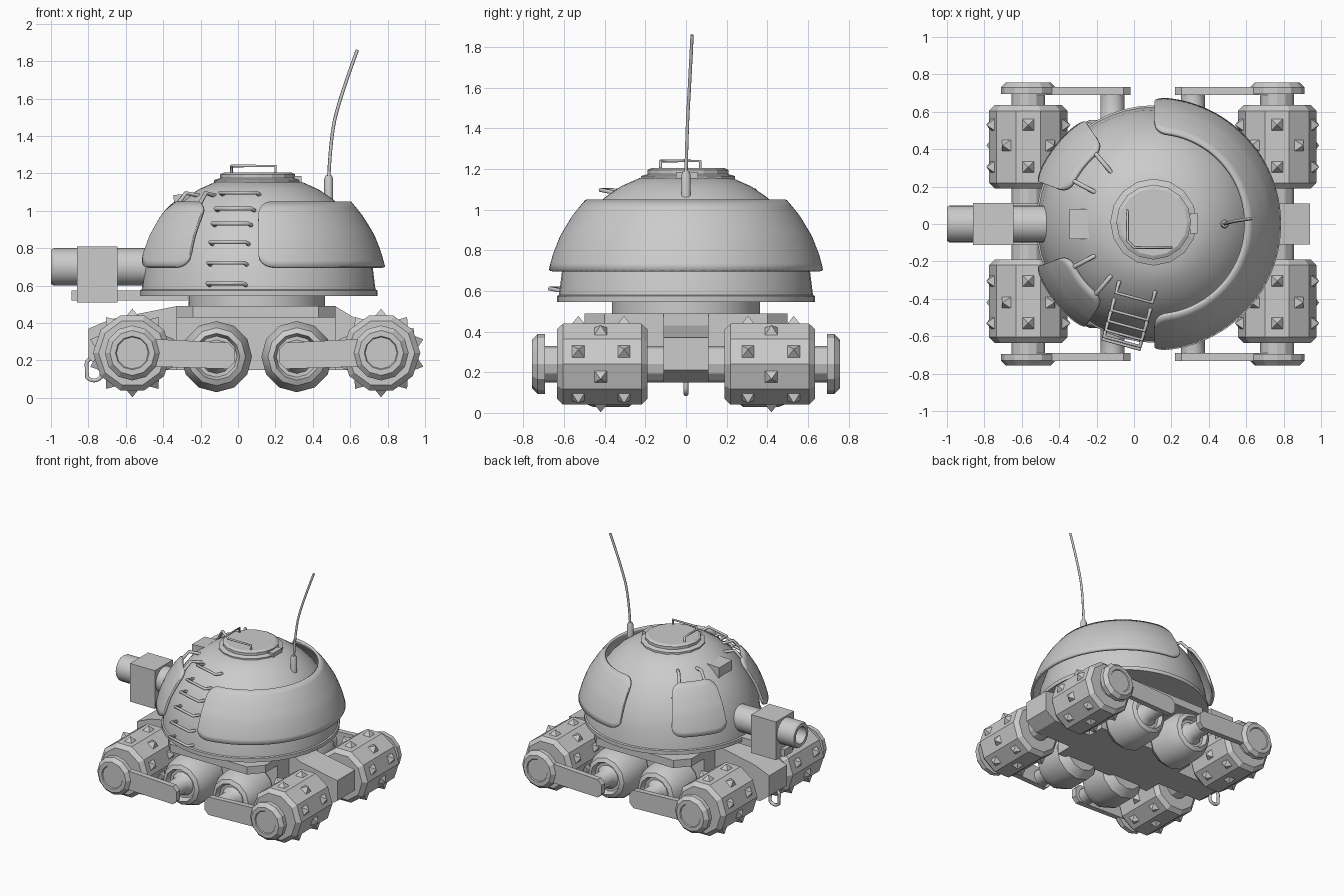
import bpy, bmesh
from math import sin, cos, pi, radians, sqrt
from mathutils import Matrix, Vector

if "Cube" in bpy.data.objects:
    bpy.data.objects.remove(bpy.data.objects["Cube"], do_unlink=True)

grey = bpy.data.materials.new("plain_grey")
grey.use_nodes = True
GREY = (0.6, 0.6, 0.6, 1)
grey.diffuse_color = GREY
grey.node_tree.nodes["Principled BSDF"].inputs["Base Color"].default_value = GREY

CX = 0.11  # turret axis


def select(ob):
    bpy.ops.object.select_all(action="DESELECT")
    ob.select_set(True)
    bpy.context.view_layer.objects.active = ob


def finish(name, bm, smooth=0, recalc=True):
    if recalc:
        bmesh.ops.recalc_face_normals(bm, faces=bm.faces)
    me = bpy.data.meshes.new(name)
    bm.to_mesh(me)
    bm.free()
    me.materials.append(grey)
    ob = bpy.data.objects.new(name, me)
    bpy.context.collection.objects.link(ob)
    if smooth:
        select(ob)
        bpy.ops.object.shade_smooth_by_angle(angle=radians(smooth))
    return ob


def lathe_bm(profile, segs):
    bm = bmesh.new()
    vs = [bm.verts.new((r, 0, h)) for r, h in profile]
    es = [bm.edges.new(p) for p in zip(vs, vs[1:])]
    bmesh.ops.spin(bm, geom=vs + es, axis=(0, 0, 1), cent=(0, 0, 0),
                   angle=2 * pi, steps=segs)
    bmesh.ops.remove_doubles(bm, verts=bm.verts, dist=1e-5)
    return bm


def frame(a, b, c, loc):
    return Matrix.Translation(loc) @ Matrix((a, b, c)).transposed().to_4x4()


def lathe(name, profile, segs, loc, axis=(0, 0, 1), smooth=0):
    """Revolve (radius, height) points around an axis through loc."""
    bm = lathe_bm(profile, segs)
    if axis[1]:
        bm.transform(frame((1, 0, 0), (0, 0, 1), axis, loc))
    elif axis[0]:
        bm.transform(frame((0, 1, 0), (0, 0, 1), axis, loc))
    else:
        bm.transform(Matrix.Translation(loc))
    return finish(name, bm, smooth)


def prism(name, pts, lo, hi, axis="y"):
    """Extrude an xz outline along y, or an xy outline along z."""
    put = (lambda p, h: (p[0], h, p[1])) if axis == "y" else (lambda p, h: (p[0], p[1], h))
    bm = bmesh.new()
    face = bm.faces.new([bm.verts.new(put(p, lo)) for p in pts])
    out = bmesh.ops.extrude_face_region(bm, geom=[face])
    move = Vector(put((0, 0), hi - lo))
    bmesh.ops.translate(bm, vec=move, verts=[v for v in out["geom"] if isinstance(v, bmesh.types.BMVert)])
    return finish(name, bm)


def box(name, x0, x1, y0, y1, z0, z1):
    return prism(name, [(x0, z0), (x1, z0), (x1, z1), (x0, z1)], y0, y1)


def tube(name, pts, radius, closed=False, kind="POLY"):
    cu = bpy.data.curves.new(name, "CURVE")
    cu.dimensions = "3D"
    cu.bevel_depth, cu.bevel_resolution, cu.use_fill_caps = radius, 1, True
    sp = cu.splines.new(kind)
    sp.points.add(len(pts) - 1)
    for p, q in zip(sp.points, pts):
        p.co = (*q, 1)
    sp.use_cyclic_u = closed
    if kind == "NURBS":
        sp.use_endpoint_u, sp.order_u = True, 3
    cu.materials.append(grey)
    ob = bpy.data.objects.new(name, cu)
    bpy.context.collection.objects.link(ob)
    select(ob)
    bpy.ops.object.convert(target="MESH")


def polar(deg, r, z, side=0):
    a = radians(deg)
    return (CX + r * cos(a) - side * sin(a), r * sin(a) + side * cos(a), z)


def radius_at(profile, z):
    for (r0, z0), (r1, z1) in zip(profile, profile[1:]):
        if z0 <= z <= z1:
            return r0 + (r1 - r0) * (z - z0) / (z1 - z0)
    return profile[-1][0]


# Hull: narrow spine, wide middle and deck with cut corners
spine = [(-.8, .37), (-.68, .42), (-.33, .49), (.52, .49), (.62, .43), (.94, .37),
         (.94, .21), (.85, .15), (-.72, .15), (-.8, .21)]
prism("hull_spine", spine, -.11, .11)
box("hull_middle", -.33, .52, -.25, .25, .15, .45)
deck = [(-.33, -.4), (-.24, -.5), (.43, -.5), (.52, -.4),
        (.52, .4), (.43, .5), (-.24, .5), (-.33, .4)]
prism("deck", deck, .43, .49, "z")

# Spiked rollers, hubs, arms and small wheels on both sides
roller = [(0, .19), (.18, .19), (.21, .22), (.21, .605), (.18, .635), (0, .635)]
hub = [(0, .6), (.09, .6), (.09, .695), (.147, .695), (.147, .73), (.12, .757),
       (.09, .757), (.085, .75), (0, .75)]
wheel = [(0, .22), (.14, .22), (.19, .28), (.19, .46), (.155, .54), (.125, .555),
         (.11, .52), (.09, .52), (.065, .56), (.065, .7), (0, .7)]
for s, side in ((-1, "front"), (1, "back")):
    for cx, wx, end in ((-.565, -.115, "right"), (.765, .315, "left")):
        tag = side + "_" + end
        bm = lathe_bm(roller, 10)
        bm.transform(frame((1, 0, 0), (0, 0, 1), (0, s, 0), (cx, 0, .24)))
        for k in range(10):
            a = radians(90 + 36 * k)
            out, tan = Vector((cos(a), 0, sin(a))), Vector((-sin(a), 0, cos(a)))
            for y in ((.42,) if k % 2 else (.305, .53)):
                loc = Vector((cx, s * y, .24)) + out * .217
                m = frame(tan, (0, 1, 0), out, loc) @ Matrix.Rotation(pi / 4, 4, "Z")
                bmesh.ops.create_cone(bm, cap_ends=True, segments=4, radius1=.046,
                                      radius2=0, depth=.04, matrix=m)
        finish("roller_" + tag, bm)
        lathe("roller_hub_" + tag, hub, 12, (cx, 0, .24), (0, s, 0))
        lathe("roller_axle_" + tag, [(0, .08), (.09, .08), (.09, .2), (0, .2)], 12,
              (cx, 0, .24), (0, s, 0))
        lathe("small_wheel_" + tag, wheel, 12, (wx, 0, .22), (0, s, 0), 35)
        tip = wx + (.095 if cx < 0 else -.095)
        inn = wx + (.06 if cx < 0 else -.06)
        prism("arm_" + tag, [(cx, .32), (cx, .17), (inn, .155), (tip, .19), (tip, .26),
                             (inn, .295)], s * .69, s * .732)

# Turret
lathe("turret_ring", [(0, .48), (.365, .48), (.365, .56), (0, .56)], 32, (CX - .01, 0, 0), smooth=30)
dome = [(.635, .545), (.635, .575), (.625, .58), (.61, .7), (.575, .81), (.52, .92),
        (.46, 1.0), (.4, 1.06), (.32, 1.115), (.23, 1.155)]
lathe("dome", [(0, .545)] + dome + [(0, 1.16)], 48, (CX, 0, 0), smooth=35)

# Hatch with hinge and bent handle
lathe("hatch", [(0, 1.14), (.232, 1.14), (.232, 1.165), (.2, 1.175), (.2, 1.195),
                (.18, 1.205), (0, 1.205)], 16, (.105, .01, 0))
box("hatch_hinge", .3, .34, -.05, .06, 1.13, 1.185)
tube("hatch_handle", [(-.035, .07, 1.19), (-.035, .07, 1.24), (-.035, -.09, 1.24), (0, -.125, 1.24),
                      (.2, -.125, 1.24), (.2, -.125, 1.19)], .008)

# Curved armour shells standing off the dome
armour = [(.677, .7), (.655, .78), (.62, .87), (.56, .97), (.495, 1.05)]


def shell(name, a0, a1, corner, cols, rows=10):
    bm = bmesh.new()
    grid = []
    length = radians(a1 - a0) * .6
    for i in range(cols + 1):
        t = (1 - cos(pi * i / cols)) / 2
        e = corner - min(corner, t * length, (1 - t) * length)
        inset = corner - sqrt(max(0, corner ** 2 - e ** 2))
        lo, hi = .7 + inset * .8, 1.05 - inset * .8
        zs = [lo + (hi - lo) * j / rows for j in range(rows + 1)]
        grid.append([bm.verts.new(polar(a0 + (a1 - a0) * t, radius_at(armour, z), z)) for z in zs])
    for p, q in zip(grid, grid[1:]):
        for j in range(rows):
            bm.faces.new((p[j], q[j], q[j + 1], p[j + 1]))
    ob = finish(name, bm, 35, recalc=False)
    mod = ob.modifiers.new("thickness", "SOLIDIFY")
    mod.thickness, mod.offset = .02, -1


shell("rear_armour", -90, 90, .08, 64)
for s, side in ((-1, "front"), (1, "back")):
    shell(side + "_armour_plate", *sorted((180 + s * 20, 180 + s * 56)), .08, 24)
    for k, az in enumerate((28, 50)):
        a = 180 + s * az
        tube(f"{side}_plate_strut_{k}", [polar(a, .36, 1.08), polar(a, .44, 1.095),
                                         polar(a, .52, 1.0)], .012)

# Ladder rungs up the front of the dome
for k, z in enumerate((.6, .71, .82, .92, 1.0, 1.085)):
    r = radius_at(dome, z)
    near, far = r - .02, r + .045
    tube(f"ladder_rung_{k}", [polar(254.5, near, z, -.1), polar(254.5, far, z + .012, -.1),
                              polar(254.5, far, z + .012, .1), polar(254.5, near, z, .1)], .011)

# Gun
lathe("gun_barrel", [(0, .4), (.1, .4), (.1, .985), (.09, 1), (.065, 1), (.06, .9), (0, .9)],
      16, (0, 0, .7), (-1, 0, 0), 30)
box("gun_sleeve", -.86, -.645, -.112, .112, .51, .81)
box("gun_support", -.89, -.27, -.05, .05, .52, .575)

# Sight block on the dome
prism("sight", [(-.34, 1.0), (-.22, 1.02), (-.24, 1.09), (-.345, 1.085)], -.08, .08)

# Whip aerial
lathe("aerial_base", [(0, 1), (.024, 1), (.024, 1.17), (.016, 1.19), (0, 1.19)], 10,
      (.485, 0, 0), smooth=40)
tube("aerial", [(.485, 0, 1.17), (.495, .005, 1.4), (.55, .018, 1.62), (.638, .03, 1.86)],
     .009, kind="NURBS")

# Towing loop on the nose
loop = []
for k in range(16):
    a = 2 * pi * k / 16
    loop.append((-.77 + .04 * cos(a), 0, .153 + .03 * sin(a) + (.03 if sin(a) > 0 else -.03)))
tube("tow_loop", loop, .012, closed=True)
